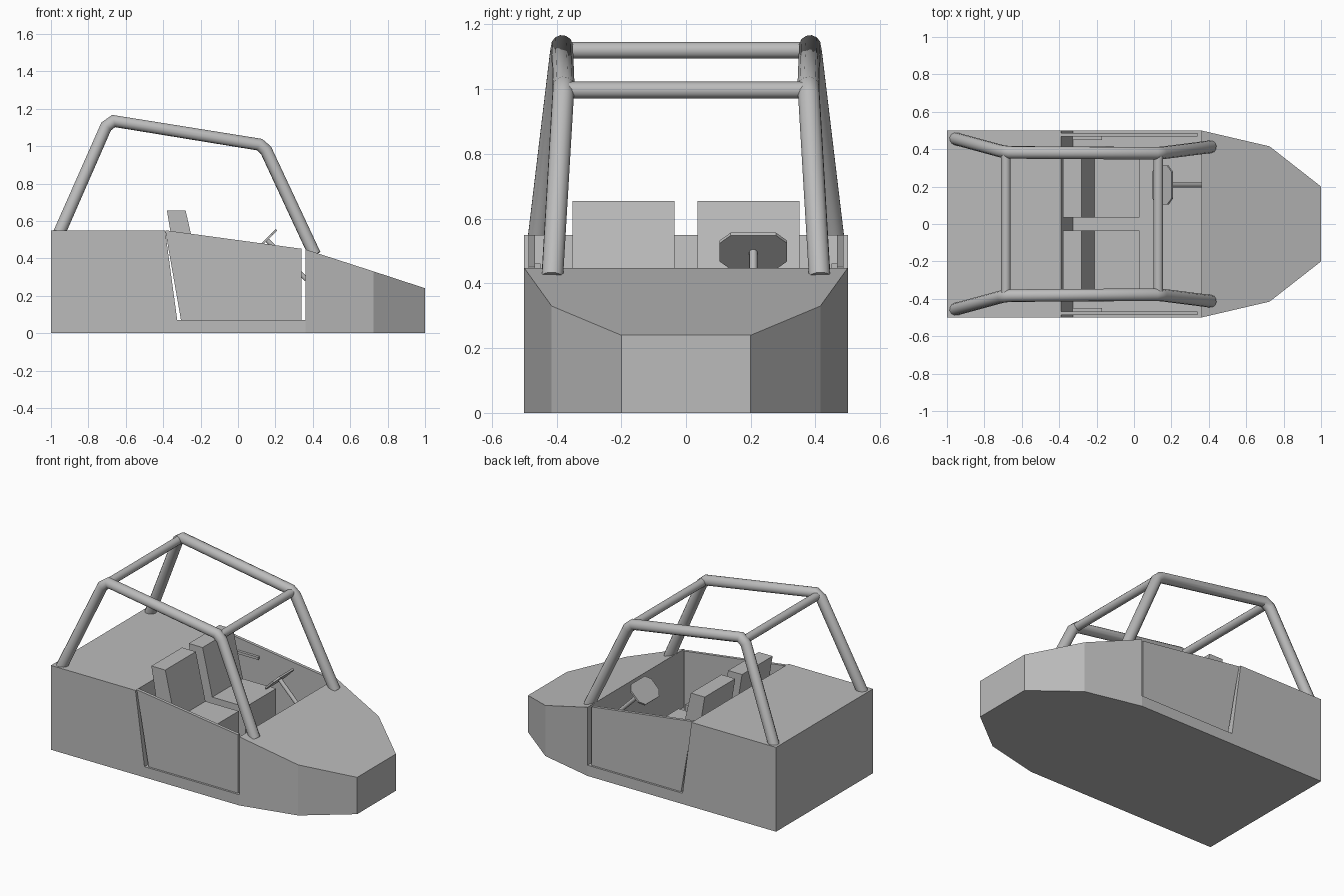
import bpy, bmesh, math
from mathutils import Vector

if "Cube" in bpy.data.objects:
    bpy.data.objects.remove(bpy.data.objects["Cube"])

grey = bpy.data.materials.new("mid grey")
grey.diffuse_color = (0.5, 0.5, 0.5, 1)
grey.use_nodes = True
grey.node_tree.nodes["Principled BSDF"].inputs["Base Color"].default_value = grey.diffuse_color


def finish(name, bm):
    bmesh.ops.recalc_face_normals(bm, faces=bm.faces)
    me = bpy.data.meshes.new(name)
    bm.to_mesh(me)
    bm.free()
    me.materials.append(grey)
    ob = bpy.data.objects.new(name, me)
    bpy.context.collection.objects.link(ob)
    return ob


def slab(name, profile, y0, y1):
    """Extrude an x-z profile from y0 to y1."""
    bm = bmesh.new()
    a = [bm.verts.new((x, y0, z)) for x, z in profile]
    b = [bm.verts.new((x, y1, z)) for x, z in profile]
    bm.faces.new(a)
    bm.faces.new(b)
    for i in range(len(a)):
        j = (i + 1) % len(a)
        bm.faces.new((a[i], a[j], b[j], b[i]))
    return finish(name, bm)


def tube(name, path, radius):
    cu = bpy.data.curves.new(name, 'CURVE')
    cu.dimensions = '3D'
    cu.bevel_depth = radius
    cu.bevel_resolution = 4
    cu.use_fill_caps = True
    sp = cu.splines.new('POLY')
    sp.points.add(len(path) - 1)
    for p, co in zip(sp.points, path):
        p.co = (*co, 1)
    cu.materials.append(grey)
    ob = bpy.data.objects.new(name, cu)
    bpy.context.collection.objects.link(ob)
    bpy.ops.object.select_all(action='DESELECT')
    ob.select_set(True)
    bpy.context.view_layer.objects.active = ob
    bpy.ops.object.convert(target='MESH')
    bpy.ops.object.shade_smooth_by_angle(angle=math.radians(40))


# Body: side profile with the cockpit notch, tapered in plan at the nose
prof = [(-1, 0), (.36, 0), (.725, 0), (1, 0), (1, .24), (.725, .33), (.36, .448),
        (.36, .07), (-.325, .07), (-.39, .55), (-1, .55)]
half = {.725: .415, 1: .2}
bm = bmesh.new()
sides = [[bm.verts.new((x, s * half.get(x, .5), z)) for x, z in prof] for s in (-1, 1)]
for v in sides:
    for ids in ((0, 1, 7, 8, 9, 10), (1, 2, 5, 6, 7), (2, 3, 4, 5)):
        bm.faces.new([v[i] for i in ids])
for i in range(len(prof)):
    j = (i + 1) % len(prof)
    bm.faces.new((sides[0][i], sides[0][j], sides[1][j], sides[1][i]))
finish("body", bm)

# Doors, inner handles, seats and roll cage rails on both sides
for s, tag in ((-1, "right"), (1, "left")):
    slab(tag + "_door", [(-.389, .55), (.34, .451), (.34, .07), (-.305, .07)],
         s * .467, s * .487)
    slab(tag + "_door_handle", [(-.33, .445), (-.17, .445), (-.17, .462), (-.33, .462)],
         s * .45, s * .468)
    slab(tag + "_seat", [(-.38, .655), (-.28, .655), (-.21, .35), (.03, .35),
                         (.03, .07), (-.282, .07)], s * .035, s * .35)
    tube(tag + "_cage_rail", [(-.958, s * .457, .53), (-.705, s * .388, 1.105),
                              (-.665, s * .383, 1.134), (.115, s * .378, 1.008),
                              (.15, s * .38, .977), (.41, s * .413, .42)], .034)

# Cross bars of the cage
tube("rear_cross_bar", [(-.685, -.38, 1.12), (-.685, .38, 1.12)], .026)
tube("front_cross_bar", [(.13, -.375, .997), (.13, .375, .997)], .026)

# Steering wheel: tilted octagonal plate on a column
c = Vector((.153, .208, .5))
up, out = Vector((.707, 0, .707)), Vector((.707, 0, -.707))
bm = bmesh.new()
ring = [(.104, .04), (.07, .074), (-.07, .074), (-.104, .04),
        (-.104, -.04), (-.07, -.074), (.07, -.074), (.104, -.04)]
lo, hi = [[bm.verts.new(c + Vector((0, y, 0)) + up * u + out * d) for y, u in ring]
          for d in (-.006, .006)]
bm.faces.new(lo)
bm.faces.new(hi)
for i in range(8):
    j = (i + 1) % 8
    bm.faces.new((lo[i], lo[j], hi[j], hi[i]))
finish("steering_wheel", bm)
tube("steering_column", [c, c + out * .3], .013)
